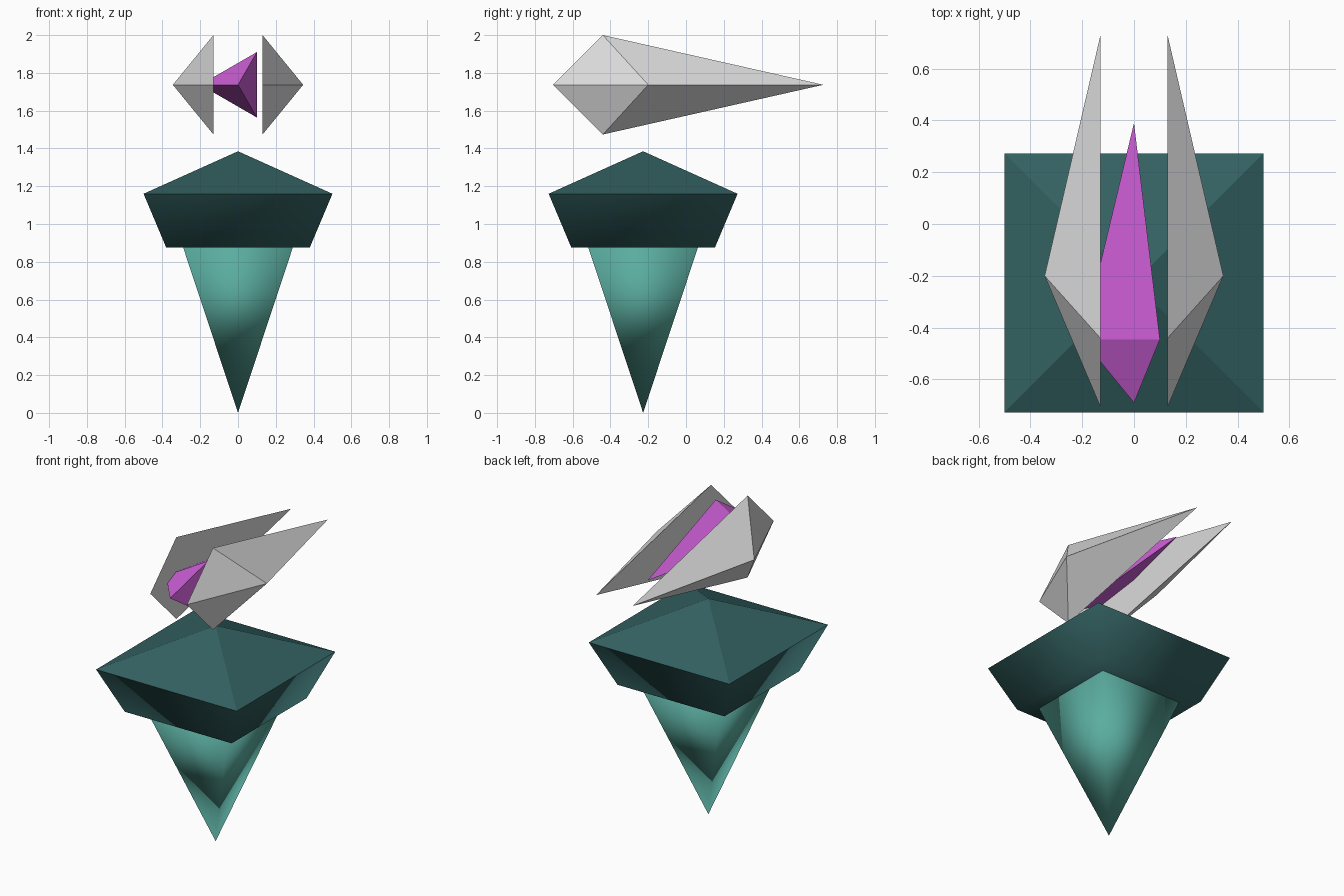
import bpy
import bmesh
from math import cos, sin, pi, sqrt

cube = bpy.data.objects.get("Cube")
if cube:
    bpy.data.objects.remove(cube, do_unlink=True)


def material(name, hex_colour):
    """Flat material from an sRGB hex string."""
    srgb = [int(hex_colour[i:i + 2], 16) / 255 for i in (0, 2, 4)]
    colour = [((c + 0.055) / 1.055) ** 2.4 for c in srgb] + [1]
    mat = bpy.data.materials.new(name)
    mat.use_nodes = True
    mat.diffuse_color = colour
    bsdf = next(n for n in mat.node_tree.nodes if n.type == "BSDF_PRINCIPLED")
    bsdf.inputs["Base Color"].default_value = colour
    return mat


def loft(name, mat, rings, smooth=lambda face: False):
    """Join successive rings of points; a ring of one point is a tip."""
    bm = bmesh.new()
    rings = [[bm.verts.new(p) for p in ring] for ring in rings]
    for a, b in zip(rings, rings[1:]):
        n = max(len(a), len(b))
        for i in range(n):
            j = (i + 1) % n
            if len(a) == 1:
                bm.faces.new((a[0], b[j], b[i]))
            elif len(b) == 1:
                bm.faces.new((a[i], a[j], b[0]))
            else:
                bm.faces.new((a[i], a[j], b[j], b[i]))
    for end in (rings[0], rings[-1]):
        if len(end) > 2:
            bm.faces.new(end)
    bmesh.ops.recalc_face_normals(bm, faces=bm.faces)
    for face in bm.faces:
        face.smooth = smooth(face)
    mesh = bpy.data.meshes.new(name)
    bm.to_mesh(mesh)
    bm.free()
    mesh.materials.append(mat)
    obj = bpy.data.objects.new(name, mesh)
    bpy.context.collection.objects.link(obj)
    return obj


dark_teal = material("dark_teal", "336161")
light_teal = material("light_teal", "5AAC9F")
pale_grey = material("pale_grey", "DCDCDC")
magenta = material("magenta", "CC5ED5")

BODY_Y = -0.227
HEAD_Z = 1.737


def square(half, z):
    return [(x * half, BODY_Y + y * half, z)
            for x, y in ((-1, -1), (1, -1), (1, 1), (-1, 1))]


# Body: flared block with a faceted pyramid roof and soft-shaded sides
loft("body_cap", dark_teal,
     [square(0.38, 0.875), square(0.5, 1.16), [(0, BODY_Y, 1.385)]],
     smooth=lambda face: face.normal.z < 0.1)

# Spike: soft-shaded inverted pyramid seated in the block
loft("body_spike", light_teal,
     [[(0, BODY_Y, 0)], square(0.295, 0.89)], smooth=lambda face: True)

# Core crystal: three-sided spindle lying front to back
triangle = [(0.2 * cos(a), -0.445, HEAD_Z + 0.2 * sin(a))
            for a in (pi / 3, pi, -pi / 3)]
loft("core_crystal", magenta,
     [[(0, -0.69, HEAD_Z)], triangle, [(0, 0.39, HEAD_Z)]])

# Side shells: flat kite inside, raised point outside
for side, name in ((1, "left_shell"), (-1, "right_shell")):
    kite = [(side * 0.13, y, HEAD_Z + z)
            for y, z in ((-0.705, 0), (-0.44, 0.263), (0.727, 0), (-0.44, -0.263))]
    loft(name, pale_grey, [kite, [(side * 0.345, -0.2, HEAD_Z)]])
